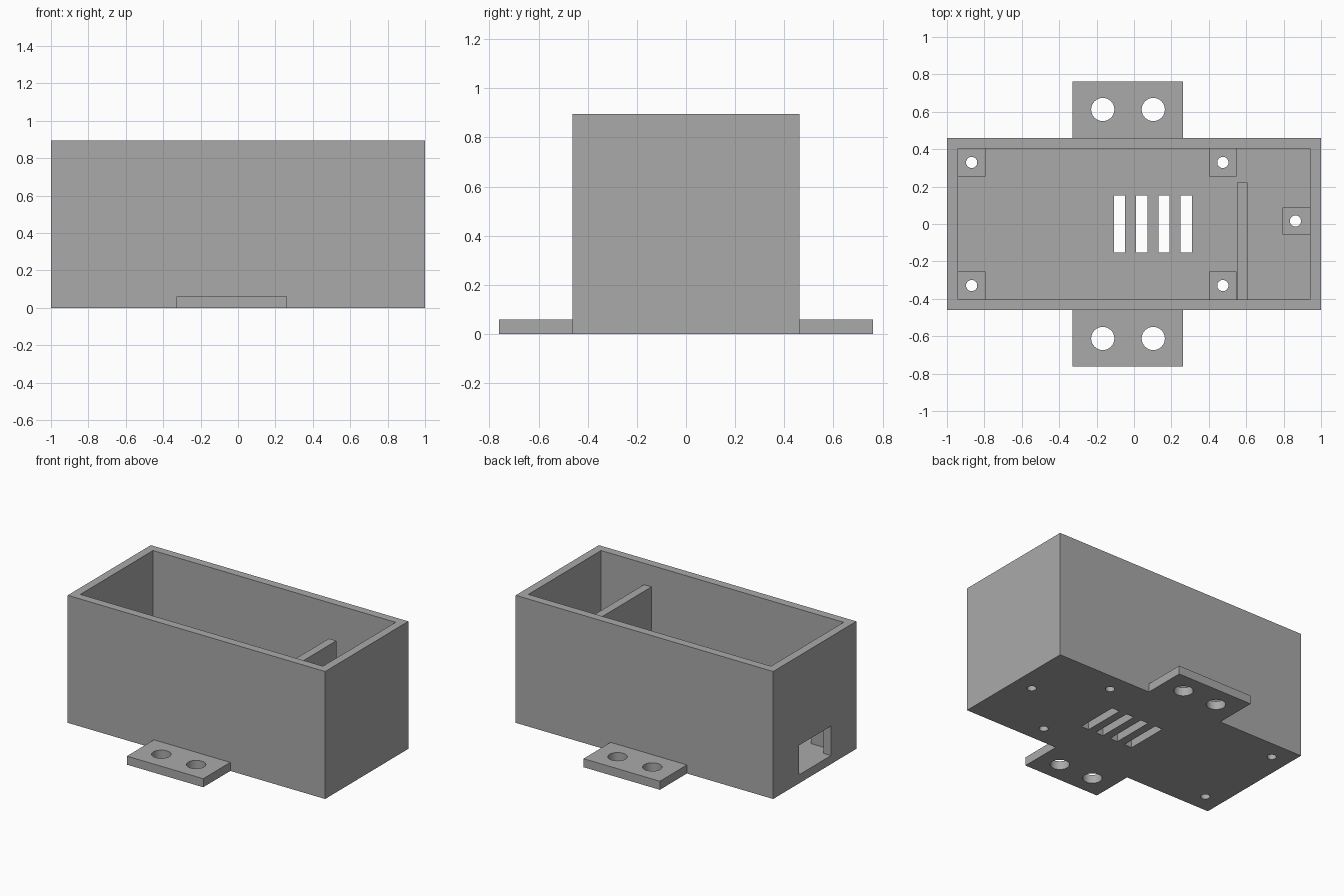
import bpy

cube = bpy.data.objects.get("Cube")
if cube:
    bpy.data.objects.remove(cube, do_unlink=True)

grey = bpy.data.materials.new("plain grey")
grey.use_nodes = True
tone = (0.4, 0.4, 0.4, 1)
grey.diffuse_color = tone
grey.node_tree.nodes["Principled BSDF"].inputs["Base Color"].default_value = tone

# Main dimensions
HALF_X, HALF_Y, HEIGHT = 1.0, 0.461, 0.895
WALL, FLOOR = 0.058, 0.06
IN_X, IN_Y = HALF_X - WALL, HALF_Y - WALL
POST, POST_TOP = 0.148, 0.21
EMBED = 0.02  # overlap that joins parts into the walls and floor


def box(name, x, y, z):
    """Box from its (min, max) range on each axis."""
    bpy.ops.mesh.primitive_cube_add(size=1, location=[sum(r) / 2 for r in (x, y, z)])
    ob = bpy.context.object
    ob.name = name
    ob.scale = [r[1] - r[0] for r in (x, y, z)]
    bpy.ops.object.transform_apply(location=True, rotation=False, scale=True)
    ob.data.materials.append(grey)
    return ob


def drill(name, x, y, radius, sides=32):
    bpy.ops.mesh.primitive_cylinder_add(vertices=sides, radius=radius, depth=1, location=(x, y, 0))
    ob = bpy.context.object
    ob.name = name
    ob.data.materials.append(grey)
    return ob


def combine(target, tool, operation):
    """Apply one boolean and remove its tool."""
    mod = target.modifiers.new(operation.title(), 'BOOLEAN')
    mod.operation, mod.object, mod.solver = operation, tool, 'EXACT'
    bpy.ops.object.select_all(action='DESELECT')
    target.select_set(True)
    bpy.context.view_layer.objects.active = target
    bpy.ops.object.modifier_apply(modifier=mod.name)
    bpy.data.objects.remove(tool, do_unlink=True)


# Outer block with the mounting tabs, then hollowed out
case = box("open_case", (-HALF_X, HALF_X), (-HALF_Y, HALF_Y), (0, HEIGHT))
combine(case, box("mounting_tabs", (-0.33, 0.263), (-0.761, 0.761), (0, FLOOR)), 'UNION')
combine(case, box("cavity", (-IN_X, IN_X), (-IN_Y, IN_Y), (FLOOR, HEIGHT + 1)), 'DIFFERENCE')

# Partition standing off the front wall
combine(case, box("partition", (0.55, 0.608), (-IN_Y - EMBED, 0.222), (FLOOR - EMBED, 0.745)), 'UNION')

# Screw posts: four for the board, one on the end wall
post_z = (FLOOR - EMBED, POST_TOP)
for side in (-1, 1):
    y = sorted((side * (IN_Y + EMBED), side * (IN_Y - POST)))
    combine(case, box("post", (-IN_X - EMBED, -IN_X + POST), y, post_z), 'UNION')
    combine(case, box("post", (0.402, 0.548), y, post_z), 'UNION')
combine(case, box("end_post", (IN_X - POST, IN_X + EMBED), (-0.057, 0.089), post_z), 'UNION')

# Screw holes through the posts and bolt holes through the tabs
screws = [(x, s * 0.329) for x in (-0.868, 0.475) for s in (-1, 1)] + [(0.863, 0.016)]
bolts = [(x, s * 0.612) for x in (-0.167, 0.103) for s in (-1, 1)]
for spots, radius in ((screws, 0.03), (bolts, 0.062)):
    for x, y in spots:
        combine(case, drill("hole", x, y, radius), 'DIFFERENCE')

# Vent slots in the floor
for i in range(4):
    x = -0.108 + i * 0.119
    combine(case, box("slot", (x, x + 0.06), (-0.152, 0.152), (-1, 0.5)), 'DIFFERENCE')

# Socket window in the end wall
combine(case, box("window", (-HALF_X - 1, -IN_X + 0.01), (-0.18, 0.172), (FLOOR, 0.267)), 'DIFFERENCE')

bpy.ops.object.shade_smooth_by_angle()
